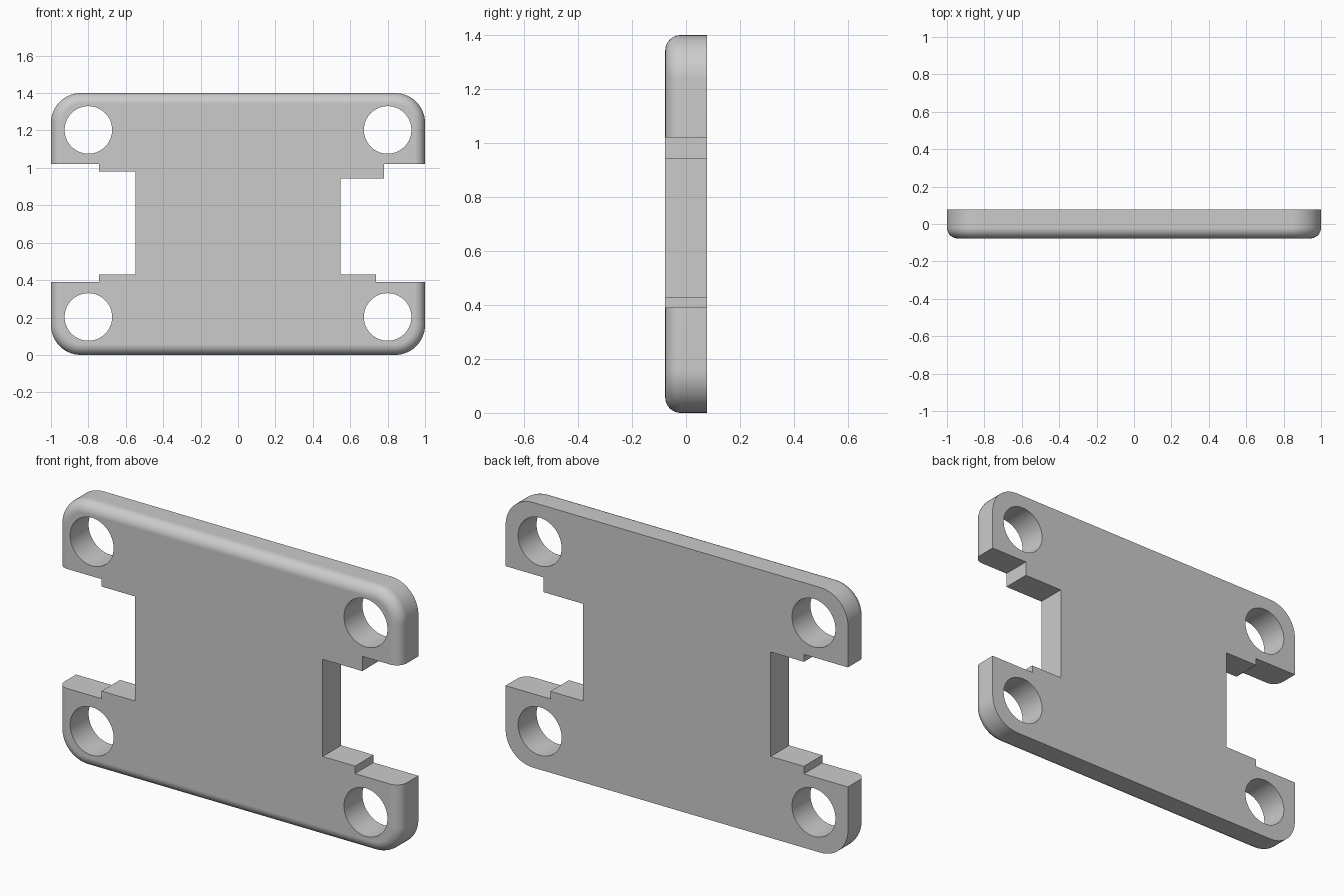
import bpy, bmesh
from math import sin, cos, pi, radians

if "Cube" in bpy.data.objects:
    bpy.data.objects.remove(bpy.data.objects["Cube"])

HALF_W, HEIGHT, HALF_T = 1.0, 1.4, 0.077
CORNER, FILLET = 0.16, 0.057


def make_object(name, bm):
    bmesh.ops.recalc_face_normals(bm, faces=bm.faces[:])
    mesh = bpy.data.meshes.new(name)
    bm.to_mesh(mesh)
    bm.free()
    obj = bpy.data.objects.new(name, mesh)
    bpy.context.collection.objects.link(obj)
    return obj


def rounded_outline(inset, steps=14):
    r = CORNER - inset
    points = []
    for q, (sx, top) in enumerate([(1, 1), (-1, 1), (-1, 0), (1, 0)]):
        cx = sx * (HALF_W - CORNER)
        cz = HEIGHT - CORNER if top else CORNER
        for i in range(steps + 1):
            a = (q + i / steps) * pi / 2
            points.append((cx + r * cos(a), cz + r * sin(a)))
    return points


def loft(name, sections):
    """Bridge a stack of (y, outline in x and z) sections and cap both ends."""
    bm = bmesh.new()
    rings = [[bm.verts.new((x, y, z)) for x, z in pts] for y, pts in sections]
    n = len(rings[0])
    for a, b in zip(rings, rings[1:]):
        for i in range(n):
            j = (i + 1) % n
            bm.faces.new((a[i], a[j], b[j], b[i]))
    bm.faces.new(rings[0])
    bm.faces.new(rings[-1])
    return make_object(name, bm)


def cut(target, name, outline):
    cutter = loft(name, [(-0.3, outline), (0.3, outline)])
    cutter.hide_render = True
    mod = target.modifiers.new(name, 'BOOLEAN')
    mod.operation, mod.solver, mod.object = 'DIFFERENCE', 'EXACT', cutter
    bpy.context.view_layer.objects.active = target
    bpy.ops.object.modifier_apply(modifier=name)
    bpy.data.objects.remove(cutter)


# Rounded plate: flat back, quarter-round fillet around the front
sections = [(HALF_T, rounded_outline(0))]
for i in range(9):
    a = i / 8 * pi / 2
    sections.append((-HALF_T + FILLET * (1 - sin(a)),
                     rounded_outline(FILLET * (1 - cos(a)))))
plate = loft("mounting_plate", sections)

# Stepped side notches
cut(plate, "left_notch", [(-1.2, 0.39), (-0.743, 0.39), (-0.743, 0.43),
                          (-0.549, 0.43), (-0.549, 0.982), (-0.743, 0.982),
                          (-0.743, 1.021), (-1.2, 1.021)])
cut(plate, "right_notch", [(1.2, 0.39), (0.738, 0.39), (0.738, 0.43),
                           (0.549, 0.43), (0.549, 0.943), (0.78, 0.943),
                           (0.78, 1.021), (1.2, 1.021)])

# Four screw holes
for x in (-0.8, 0.8):
    for z in (0.203, 1.203):
        cut(plate, "screw_hole", [(x + 0.127 * cos(i * pi / 32),
                                   z + 0.127 * sin(i * pi / 32)) for i in range(64)])

# Smooth fillets, crisp cut edges
bpy.ops.object.select_all(action='DESELECT')
plate.select_set(True)
bpy.context.view_layer.objects.active = plate
bpy.ops.object.shade_smooth_by_angle(angle=radians(30))
weighted = plate.modifiers.new("flat_faces", 'WEIGHTED_NORMAL')
weighted.keep_sharp = True
